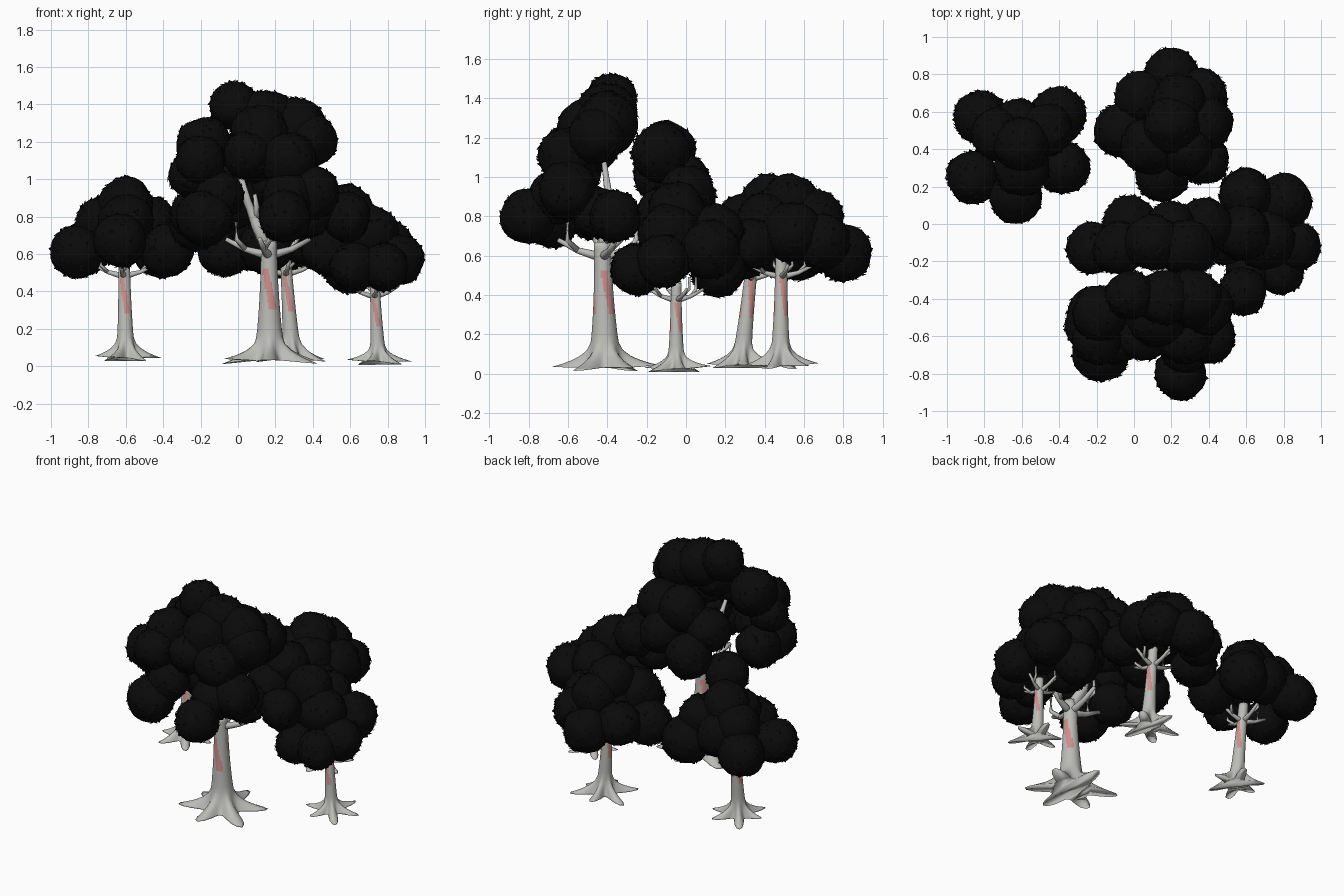
import bpy, bmesh, math, random
from mathutils import Vector, Matrix, noise

random.seed(4)
if "Cube" in bpy.data.objects:
    bpy.data.objects.remove(bpy.data.objects["Cube"])


def material(name, colour):
    m = bpy.data.materials.new(name)
    m.use_nodes = True
    m.diffuse_color = (*colour, 1)
    bsdf = m.node_tree.nodes["Principled BSDF"]
    bsdf.inputs["Base Color"].default_value = (*colour, 1)
    bsdf.inputs["Roughness"].default_value = 0.9
    return m


BARK = material("grey bark", (0.5, 0.5, 0.48))
PATCH = material("red bark patch", (0.62, 0.27, 0.26))
LEAF = material("black leaves", (0.003, 0.003, 0.003))


def finish(name, bm, mats):
    bmesh.ops.recalc_face_normals(bm, faces=[f for f in bm.faces if len(f.verts) > 3 or mats[0] == LEAF])
    me = bpy.data.meshes.new(name)
    bm.to_mesh(me)
    bm.free()
    for m in mats:
        me.materials.append(m)
    for p in me.polygons:
        p.use_smooth = True
    ob = bpy.data.objects.new(name, me)
    bpy.context.collection.objects.link(ob)
    return ob


def skin(bm, rings):
    """Bridge rings of points and cap both ends."""
    loops = [[bm.verts.new(p) for p in ring] for ring in rings]
    n = len(loops[0])
    for a, b in zip(loops, loops[1:]):
        for i in range(n):
            j = (i + 1) % n
            bm.faces.new((a[i], a[j], b[j], b[i]))
    bm.faces.new(loops[0][::-1])
    bm.faces.new(loops[-1])


def trunk(name, base, top, r_low, r_top, root, lobes, phase):
    """Tapered trunk whose foot spreads into a star of roots."""
    base, top = Vector(base), Vector(top)
    height = top.z - base.z
    lengths = [random.uniform(0.75, 1.1) for _ in range(lobes)]
    segs, rings = 60, []
    levels = [0, 0.012, 0.03, 0.055, 0.09, 0.14, 0.2] + [0.2 + 0.8 * k / 14 for k in range(1, 15)]
    for t in levels:
        c = base.lerp(top, t)
        r = r_top + (r_low - r_top) * (1 - t) ** 2 + 0.5 * r_low * max(0, 1 - t / 0.3) ** 3
        spread = max(0, 1 - t / 0.22) ** 2.6
        ring = []
        for i in range(segs):
            a = math.tau * i / segs
            u = (a - phase) / math.tau * lobes
            k = round(u)
            lobe = max(0, math.cos((u - k) * math.pi)) ** 3
            rr = r + root * spread * lobe * lengths[k % lobes]
            drop = 0.018 * spread * lobe * math.sin(2.3 * k)
            ring.append(c + Vector((rr * math.cos(a), rr * math.sin(a), drop)))
        rings.append(ring)
    bm = bmesh.new()
    skin(bm, rings)
    # reddish patches wander round the middle of the trunk
    for f in bm.faces:
        c = f.calc_center_median()
        t = (c.z - base.z) / height
        mid = base.lerp(top, t)
        a = math.atan2(c.y - mid.y, c.x - mid.x)
        if 0.42 < t < 0.75 and math.cos(3 * a + 8 * t) > 0.35:
            f.material_index = 1
    return finish(name, bm, [BARK, PATCH])


def branches(name, paths):
    """Tapered bent tubes: each path is (points, start radius, end radius)."""
    bm = bmesh.new()
    for pts, r0, r1 in paths:
        pts = [Vector(p) for p in pts]
        rings = []
        for k, p in enumerate(pts):
            d = pts[min(k + 1, len(pts) - 1)] - pts[max(k - 1, 0)]
            q = d.to_track_quat('Z', 'Y')
            r = r0 + (r1 - r0) * k / (len(pts) - 1)
            rings.append([p + q @ Vector((r * math.cos(math.tau * i / 10), r * math.sin(math.tau * i / 10), 0))
                          for i in range(10)])
        skin(bm, rings)
    return finish(name, bm, [BARK])


def foliage(name, blobs):
    """Lumpy leaf clumps with small leaf tips standing off the surface."""
    bm = bmesh.new()
    for x, y, z, r in blobs:
        c = Vector((x, y, z))
        verts = bmesh.ops.create_icosphere(bm, subdivisions=4, radius=r, matrix=Matrix.Translation(c))["verts"]
        for v in verts:
            d = (v.co - c).normalized()
            v.co = c + d * r * (1 + 0.08 * noise.noise(v.co * 9) + 0.02 * noise.noise(v.co * 60))
        for v in random.sample(list(verts), 130):
            d = (v.co - c).normalized()
            side = d.orthogonal().normalized()
            side.rotate(Matrix.Rotation(random.uniform(0, math.tau), 3, d))
            along = d.cross(side)
            p = v.co.copy()
            bm.faces.new([bm.verts.new(q) for q in
                          (p - side * 0.012, p + side * 0.012, p + along * 0.022 + d * 0.009)])
    return finish(name, bm, [LEAF])


def spokes(start, reach, rise, radius, angles):
    """Branches fanning out from the trunk top, each with a side twig."""
    out, s = [], Vector(start)
    for a in angles:
        d = Vector((math.cos(a), math.sin(a), 0))
        mid = s + d * reach * 0.55 + Vector((0, 0, rise * 0.4))
        end = s + d * reach + Vector((0, 0, rise))
        out.append(([s, s.lerp(mid, 0.5), mid, end], radius, radius * 0.45))
        twig = mid + d * reach * 0.2 + Vector((-d.y, d.x, 0)) * reach * 0.2
        out.append(([mid, twig + Vector((0, 0, rise * 0.6)), twig + Vector((0, 0, rise * 1.6))],
                    radius * 0.6, radius * 0.35))
    return out


# Large front tree
trunk("large_trunk", (0.17, -0.41, 0.03), (0.165, -0.425, 0.67), 0.085, 0.043, 0.19, 6, 0.5)
branches("large_branches", spokes((0.165, -0.425, 0.59), 0.23, 0.09, 0.026, (0.3, 1.6, 3.1, 4.5)) + [
    ([(0.165, -0.425, 0.62), (0.1, -0.38, 0.76), (0.05, -0.39, 0.88), (-0.01, -0.42, 1.1)], 0.042, 0.012),
    ([(0.09, -0.385, 0.78), (0.1, -0.4, 0.85), (0.09, -0.42, 0.92)], 0.02, 0.01)])
foliage("large_foliage", [
    (-0.02, -0.38, 1.39, 0.13), (0.15, -0.4, 1.33, 0.15), (0.31, -0.4, 1.27, 0.16),
    (0.39, -0.45, 1.21, 0.14), (0.12, -0.5, 1.24, 0.16), (-0.18, -0.48, 1.18, 0.15),
    (-0.2, -0.62, 1.1, 0.13), (-0.25, -0.55, 1.02, 0.12), (0.05, -0.6, 1.13, 0.13),
    (0.27, -0.6, 1.1, 0.15), (0.39, -0.6, 0.93, 0.15), (0.25, -0.8, 0.8, 0.14),
    (0.27, -0.66, 0.9, 0.14), (-0.18, -0.69, 0.79, 0.15), (-0.22, -0.48, 0.82, 0.14),
    (-0.1, -0.62, 0.91, 0.13), (0.37, -0.45, 0.82, 0.13), (-0.22, -0.13, 0.76, 0.14),
    (-0.02, 0, 0.88, 0.15), (0.1, -0.1, 1.13, 0.15), (0.28, -0.13, 1.12, 0.15),
    (0.2, -0.02, 0.98, 0.14), (0.38, 0, 0.92, 0.14), (-0.08, -0.13, 1.02, 0.14),
    (0.32, -0.12, 0.8, 0.14)])

# Small left-hand front tree
trunk("low_trunk", (0.75, -0.05, 0.025), (0.73, -0.05, 0.46), 0.045, 0.027, 0.115, 6, 0.2)
branches("low_branches", spokes((0.73, -0.05, 0.37), 0.14, 0.06, 0.016, (0.4, 1.7, 3.3, 4.8)))
foliage("low_foliage", [
    (0.6, 0.16, 0.53, 0.14), (0.8, 0.12, 0.63, 0.15), (0.86, -0.12, 0.57, 0.135),
    (0.78, -0.25, 0.53, 0.13), (0.58, -0.36, 0.8, 0.13), (0.58, -0.05, 0.82, 0.15),
    (0.7, -0.08, 0.7, 0.16), (0.48, -0.08, 0.62, 0.14), (0.62, -0.25, 0.53, 0.13),
    (0.6, 0.15, 0.72, 0.14)])

# Back right tree
trunk("back_right_trunk", (-0.6, 0.28, 0.045), (-0.61, 0.34, 0.6), 0.05, 0.031, 0.115, 6, 0.1)
branches("back_right_branches", spokes((-0.61, 0.33, 0.48), 0.16, 0.06, 0.018, (0, 1.5, 2.9, 4.6)))
foliage("back_right_foliage", [
    (-0.6, 0.42, 0.86, 0.15), (-0.73, 0.48, 0.77, 0.14), (-0.47, 0.5, 0.77, 0.14),
    (-0.86, 0.25, 0.61, 0.14), (-0.82, 0.57, 0.63, 0.145), (-0.63, 0.14, 0.67, 0.14),
    (-0.38, 0.3, 0.62, 0.14), (-0.41, 0.58, 0.63, 0.155), (-0.6, 0.3, 0.77, 0.15),
    (-0.62, 0.52, 0.7, 0.15)])

# Back left tree
trunk("back_left_trunk", (0.29, 0.48, 0.04), (0.25, 0.485, 0.63), 0.052, 0.03, 0.135, 6, 0.7)
branches("back_left_branches", spokes((0.255, 0.485, 0.49), 0.16, 0.06, 0.018, (0.2, 1.6, 3.2, 4.8)))
foliage("back_left_foliage", [
    (0.2, 0.53, 0.86, 0.15), (0.2, 0.8, 0.61, 0.145), (0.36, 0.69, 0.67, 0.14),
    (0.38, 0.54, 0.72, 0.15), (0.38, 0.34, 0.66, 0.13), (0.15, 0.26, 0.64, 0.14),
    (-0.07, 0.5, 0.62, 0.145), (0.04, 0.68, 0.65, 0.14), (0.08, 0.42, 0.77, 0.15),
    (0.24, 0.66, 0.79, 0.14), (0.28, 0.4, 0.78, 0.14), (0.18, 0.52, 0.74, 0.14)])
